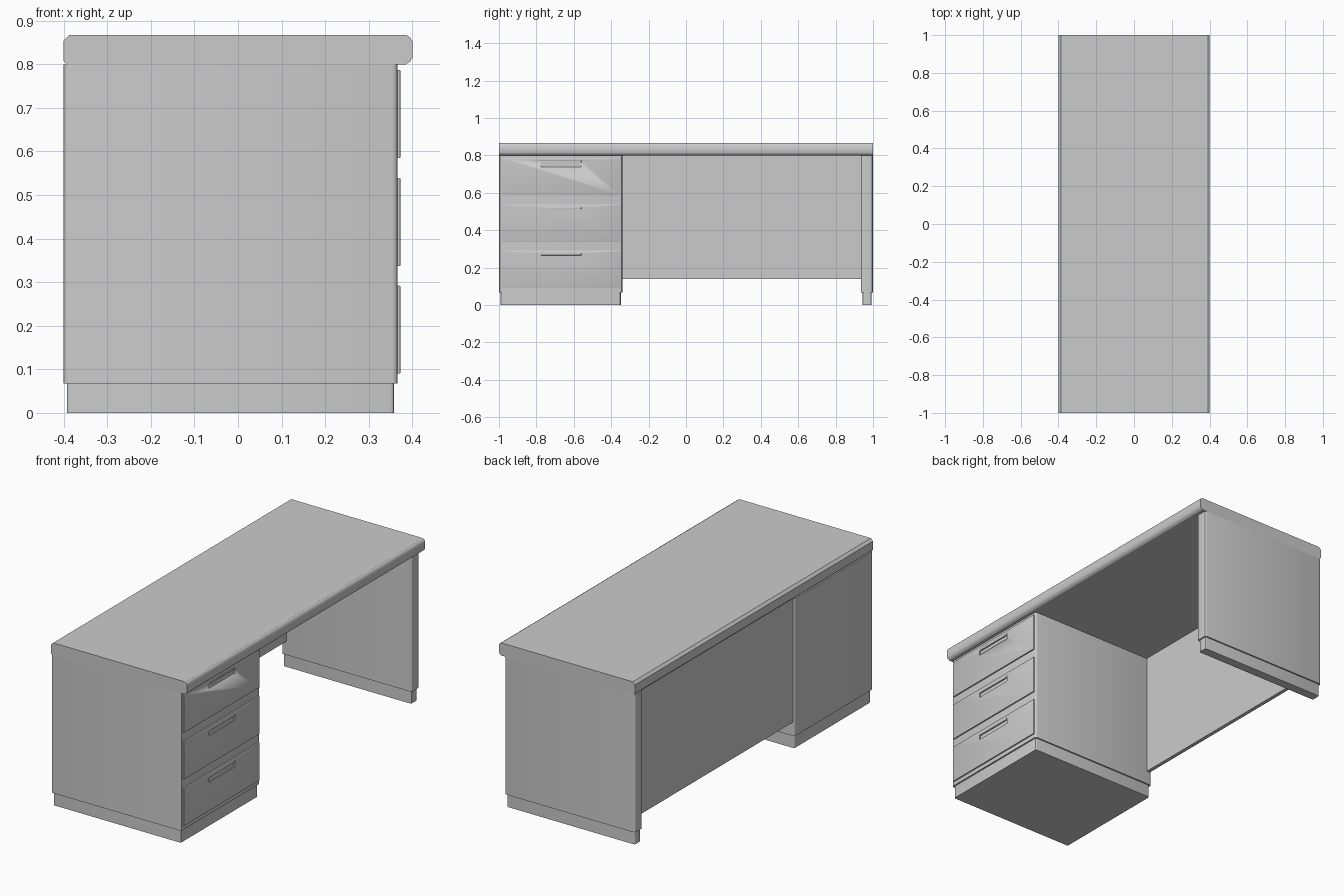
import bpy, bmesh
from mathutils import Vector

if "Cube" in bpy.data.objects:
    bpy.data.objects.remove(bpy.data.objects["Cube"])


def finish(bm, name):
    mesh = bpy.data.meshes.new(name)
    bmesh.ops.recalc_face_normals(bm, faces=bm.faces)
    bm.to_mesh(mesh)
    bm.free()
    ob = bpy.data.objects.new(name, mesh)
    bpy.context.collection.objects.link(ob)
    bpy.ops.object.select_all(action='DESELECT')
    ob.select_set(True)
    bpy.context.view_layer.objects.active = ob
    bpy.ops.object.shade_smooth_by_angle()
    return ob


def box(name, x, y, z, bevel=0, pick=None, segments=3):
    """Box between (min, max) ranges; bevels the edges accepted by pick."""
    bm = bmesh.new()
    bmesh.ops.create_cube(bm, size=1)
    for v in bm.verts:
        v.co = Vector([r[0] if c < 0 else r[1] for c, r in zip(v.co, (x, y, z))])
    if bevel:
        edges = [e for e in bm.edges if pick(e)]
        bmesh.ops.bevel(bm, geom=edges, offset=bevel, segments=segments,
                        profile=0.5, affect='EDGES')
    return finish(bm, name)


def vertical(e):
    return abs(e.verts[0].co.z - e.verts[1].co.z) > 0.01


def front_rim(e):
    return all(v.co.x > 0.37 for v in e.verts)


# Desktop: chamfered cross-section swept along the length
profile = [(-0.392, 0.80), (-0.40, 0.808), (-0.40, 0.854), (-0.387, 0.867),
           (0.387, 0.867), (0.395, 0.862), (0.40, 0.853),
           (0.40, 0.815), (0.395, 0.806), (0.385, 0.80)]
bm = bmesh.new()
face = bm.faces.new([bm.verts.new((x, -1, z)) for x, z in profile])
sweep = bmesh.ops.extrude_face_region(bm, geom=[face], use_keep_orig=True)
bmesh.ops.translate(bm, vec=(0, 2, 0),
                    verts=[g for g in sweep['geom'] if isinstance(g, bmesh.types.BMVert)])
finish(bm, "desktop")

# Drawer pedestal and end panel, each on a recessed plinth
for name, y0, y1 in (("drawer_pedestal", -1.0, -0.34), ("end_panel", 0.935, 1.0)):
    box(name, (-0.40, 0.366), (y0, y1), (0.068, 0.80), 0.012, vertical)
    box(name + "_plinth", (-0.393, 0.358), (y0 + 0.008, y1 - 0.008), (0, 0.069),
        0.008, vertical)

# Modesty panel between the supports at the back
box("modesty_panel", (-0.39, -0.37), (-0.345, 0.94), (0.14, 0.802))

# Three drawer fronts with recessed finger pulls
for i, z0 in enumerate((0.09, 0.337, 0.585)):
    z1 = z0 + 0.202
    drawer = box(f"drawer_front_{i + 1}", (0.362, 0.373), (-0.985, -0.35), (z0, z1),
                 0.003, front_rim, 2)
    cutter = box(f"pull_cutter_{i + 1}", (0.3665, 0.40), (-0.775, -0.56),
                 (z1 - 0.05, z1 - 0.016))
    cut = drawer.modifiers.new("pull_recess", 'BOOLEAN')
    cut.operation = 'DIFFERENCE'
    cut.solver = 'EXACT'
    cut.object = cutter
    cutter.hide_render = True
    cutter.hide_set(True)
    # Grip lip along the top of the recess
    box(f"drawer_pull_{i + 1}", (0.366, 0.3735), (-0.775, -0.56),
        (z1 - 0.026, z1 - 0.015), 0.002, front_rim, 2)
